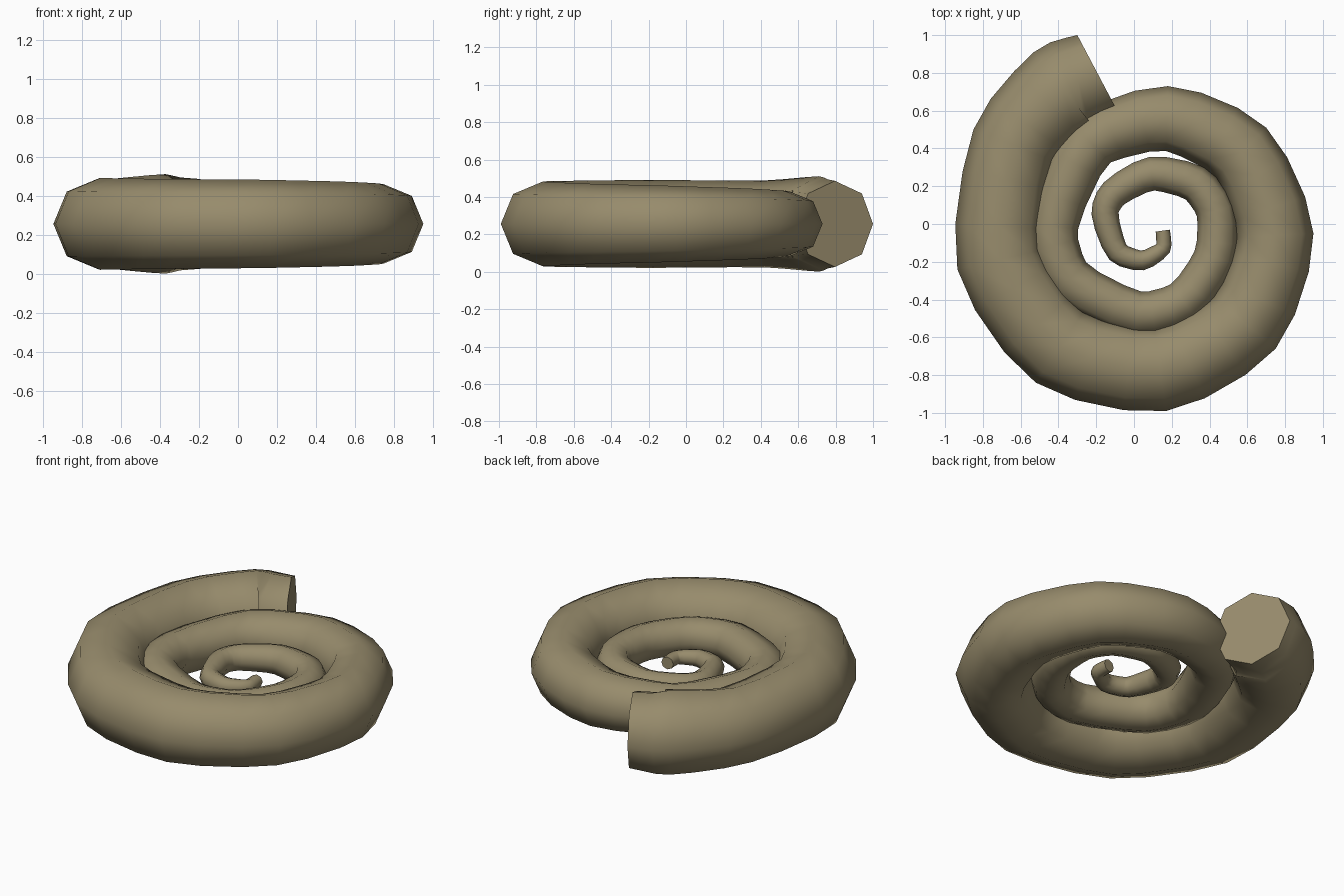
import bpy, bmesh, math
from mathutils import Vector

if "Cube" in bpy.data.objects:
    bpy.data.objects.remove(bpy.data.objects["Cube"])

CENTRE_Z = 0.256
SIDES = 8
STEPS = 3
TENSION = 0.42

# Outer rim of the coil from the thick end to the tip: x, y, tube radius
KEYS = [
    (-0.30, 1.00, 0.230), (-0.53, 0.91, 0.255), (-0.85, 0.50, 0.232),
    (-0.935, -0.24, 0.235), (-0.52, -0.84, 0.230), (0.17, -0.99, 0.226),
    (0.75, -0.66, 0.215), (0.95, -0.05, 0.203), (0.70, 0.51, 0.187),
    (0.18, 0.73, 0.172), (-0.34, 0.54, 0.152), (-0.56, 0.0, 0.133),
    (-0.43, -0.38, 0.125), (0.0, -0.59, 0.118), (0.33, -0.50, 0.113),
    (0.53, -0.21, 0.110), (0.53, 0.10, 0.103), (0.37, 0.30, 0.098),
    (0.08, 0.355, 0.090), (-0.16, 0.22, 0.080), (-0.225, 0.05, 0.072),
    (-0.13, -0.19, 0.060), (0.05, -0.245, 0.053), (0.19, -0.15, 0.042),
    (0.19, -0.03, 0.038),
]


def spline(keys):
    """Cardinal spline through the keys, STEPS samples per span."""
    k = [Vector(p) for p in keys]
    n = len(k)
    tan = [(k[min(i + 1, n - 1)] - k[max(i - 1, 0)]) * TENSION for i in range(n)]
    out = []
    for i in range(n - 1):
        for s in range(STEPS):
            t = s / STEPS
            out.append(k[i] * (2*t**3 - 3*t**2 + 1) + tan[i] * (t**3 - 2*t**2 + t)
                       + k[i+1] * (3*t**2 - 2*t**3) + tan[i+1] * (t**3 - t**2))
    return out + [k[-1]]


rim = spline(KEYS)
bm = bmesh.new()
rings = []
for i, p in enumerate(rim):
    d = rim[min(i + 1, len(rim) - 1)] - rim[max(i - 1, 0)]
    if i == 0:
        d = Vector((-0.36, -0.19, 0))       # angle of the cut thick end
    inward = Vector((-d.y, d.x, 0)).normalized()
    r = p.z
    centre = Vector((p.x, p.y, CENTRE_Z)) + inward * r
    rings.append([bm.verts.new(centre - inward * r * math.cos(a)
                               + Vector((0, 0, r * math.sin(a))))
                  for a in (2 * math.pi * j / SIDES for j in range(SIDES))])

# Tube walls and flat end caps
for a, b in zip(rings, rings[1:]):
    for j in range(SIDES):
        m = (j + 1) % SIDES
        bm.faces.new((a[j], a[m], b[m], b[j]))
bm.faces.new(rings[0])
bm.faces.new(rings[-1])
bmesh.ops.recalc_face_normals(bm, faces=bm.faces)

mesh = bpy.data.meshes.new("spiral_coil")
bm.to_mesh(mesh)
bm.free()
coil = bpy.data.objects.new("spiral_coil", mesh)
bpy.context.collection.objects.link(coil)

mat = bpy.data.materials.new("khaki_brown")
mat.diffuse_color = (0.31, 0.26, 0.15, 1)
mat.use_nodes = True
mat.node_tree.nodes["Principled BSDF"].inputs["Base Color"].default_value = mat.diffuse_color
mesh.materials.append(mat)

bpy.context.view_layer.objects.active = coil
coil.select_set(True)
bpy.ops.object.shade_smooth_by_angle(angle=math.radians(65))
